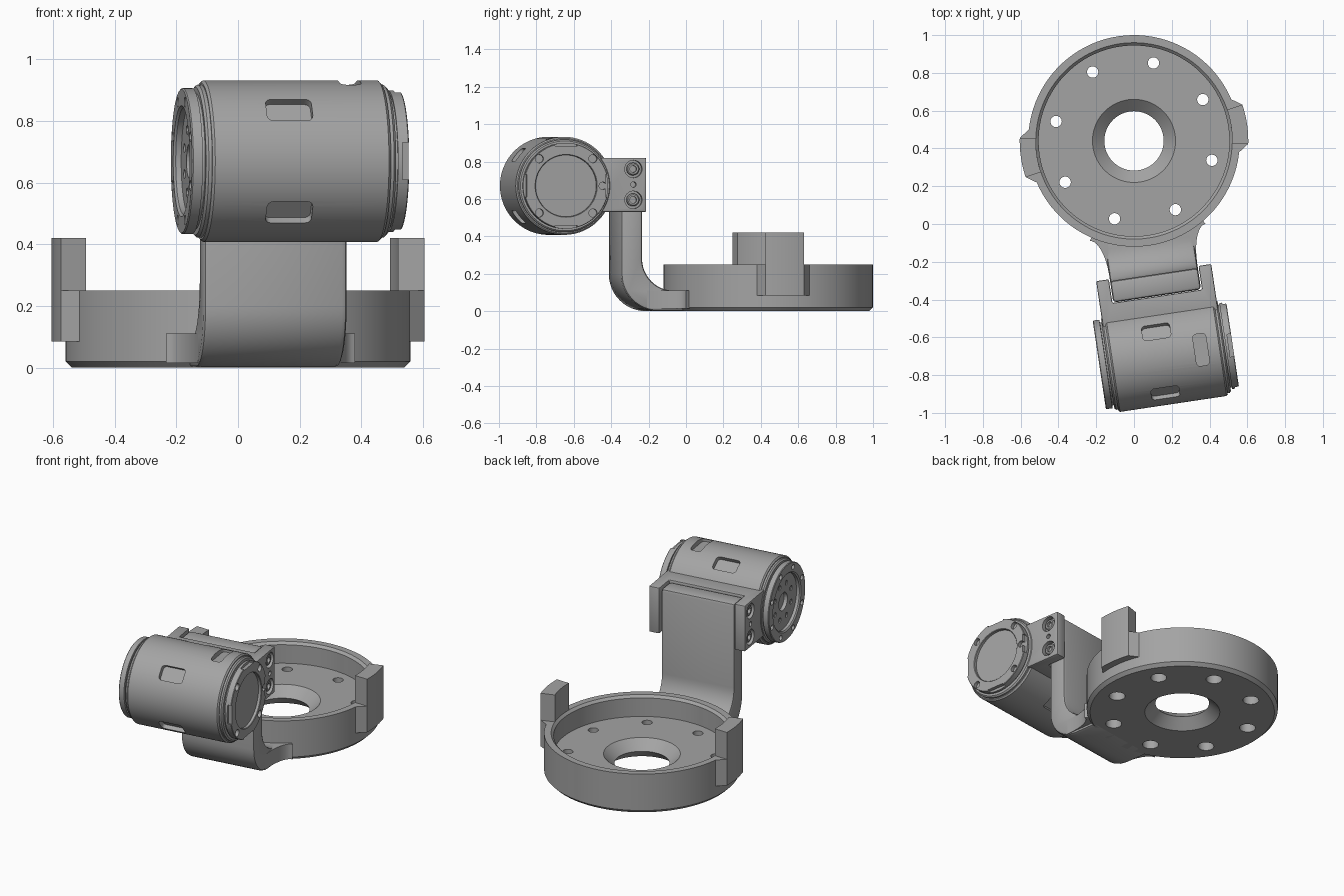
import bpy, bmesh, math
from mathutils import Matrix, Vector

if "Cube" in bpy.data.objects:
    bpy.data.objects.remove(bpy.data.objects["Cube"])

mat = bpy.data.materials.new("machined_grey")
mat.use_nodes = True
GREY = (0.37, 0.37, 0.37, 1)
mat.diffuse_color = GREY
mat.node_tree.nodes["Principled BSDF"].inputs["Base Color"].default_value = GREY

# Parts are built around the base centre, then turned and placed together
PLACE = Matrix.Translation((0, 0.44, 0)) @ Matrix.Rotation(math.radians(8.5), 4, 'Z')
MOTOR = Matrix.Translation((0, -1.146, 0.67))
TO_X = Matrix.Rotation(math.pi / 2, 4, 'Y')     # z axis -> x axis
parts = []


def rot(deg, axis):
    return Matrix.Rotation(math.radians(deg), 4, axis)


def finish(name, bm, matrix, part):
    bmesh.ops.recalc_face_normals(bm, faces=bm.faces)
    bm.transform(matrix)
    mesh = bpy.data.meshes.new(name)
    bm.to_mesh(mesh)
    bm.free()
    obj = bpy.data.objects.new(name, mesh)
    bpy.context.collection.objects.link(obj)
    if part:
        mesh.materials.append(mat)
        parts.append(obj)
    else:
        obj.hide_render = True
    return obj


def lathe(name, profile, matrix=Matrix(), closed=False, steps=96, part=True):
    """Spin (radius, height) points around z."""
    bm = bmesh.new()
    vs = [bm.verts.new((r, 0, z)) for r, z in profile]
    es = [bm.edges.new(p) for p in zip(vs, vs[1:])]
    if closed:
        es.append(bm.edges.new((vs[-1], vs[0])))
    bmesh.ops.spin(bm, geom=vs + es, cent=(0, 0, 0), axis=(0, 0, 1),
                   angle=2 * math.pi, steps=steps)
    bmesh.ops.remove_doubles(bm, verts=bm.verts, dist=1e-5)
    return finish(name, bm, matrix, part)


def prism(name, pts, z0, z1, matrix=Matrix(), part=True):
    """Extrude a flat outline from z0 to z1."""
    bm = bmesh.new()
    face = bm.faces.new([bm.verts.new((x, y, z0)) for x, y in pts])
    new = bmesh.ops.extrude_face_region(bm, geom=[face])["geom"]
    bmesh.ops.translate(bm, vec=(0, 0, z1 - z0),
                        verts=[v for v in new if isinstance(v, bmesh.types.BMVert)])
    return finish(name, bm, matrix, part)


def arc(cx, cy, r, a0, a1, n=12):
    angles = [math.radians(a0 + (a1 - a0) * i / n) for i in range(n + 1)]
    return [(cx + r * math.cos(a), cy + r * math.sin(a)) for a in angles]


def rounded(w, h, r):
    pts = []
    for sx, sy, a in ((1, 1, 0), (-1, 1, 90), (-1, -1, 180), (1, -1, 270)):
        pts += arc(sx * (w / 2 - r), sy * (h / 2 - r), r, a, a + 90, 5)
    return pts


def hole(r, z0, z1, matrix):
    return lathe("cutter", [(0, z0), (r, z0), (r, z1), (0, z1)], matrix, steps=24, part=False)


def apply(obj, kind, **settings):
    mod = obj.modifiers.new(kind.lower(), kind)
    for key, value in settings.items():
        setattr(mod, key, value)
    bpy.context.view_layer.objects.active = obj
    bpy.ops.object.modifier_apply(modifier=mod.name)


def cut(obj, cutters):
    for c in cutters:
        apply(obj, 'BOOLEAN', operation='DIFFERENCE', solver='EXACT', object=c)
        bpy.data.objects.remove(c)


# Round base dish with a double-chamfered centre hole and eight bolt holes
base = lathe("base_dish", [(0.157, 0.06), (0.22, 0), (0.54, 0), (0.56, 0.02), (0.56, 0.25),
                           (0.52, 0.25), (0.505, 0.235), (0.505, 0.118), (0.22, 0.118)],
             closed=True)
for i in range(8):
    spot = rot(22.5 + 45 * i, 'Z') @ Matrix.Translation((0.425, 0, 0))
    cut(base, [hole(0.03, -0.1, 0.2, spot), hole(0.047, -0.1, 0.06, spot)])

# Two upright tabs with flared feet on opposite sides
for side, turn in (("left", 0), ("right", 180)):
    prism(side + "_tab", arc(0, 0, 0.605, -10, 10) + arc(0, 0, 0.52, 10, -10),
          0.085, 0.42, rot(turn, 'Z'))
    prism(side + "_tab_foot", [*arc(0, 0, 0.605, -10, 10), *arc(0, 0, 0.53, 18.5, -18.5)],
          0.085, 0.25, rot(turn, 'Z'))

# Bent arm: side profile in (y, z), extruded across its width
profile = [(-0.46, 0), *arc(-0.63, 0.2, 0.2, 270, 180), (-0.83, 0.812),
           (-0.715, 0.812), *arc(-0.545, 0.28, 0.17, 180, 270), (-0.46, 0.11)]
YZ_TO_WORLD = Matrix(((0, 0, 1, 0), (1, 0, 0, 0), (0, 1, 0, 0), (0, 0, 0, 1)))
arm = prism("bent_arm", profile, -0.235, 0.235, YZ_TO_WORLD)
apply(arm, 'BEVEL', width=0.018, segments=2, limit_method='ANGLE',
      angle_limit=math.radians(40))

# Concave flare that blends the arm into the dish
flank = [(0.235 + 0.075 * (1 - math.cos(t * math.pi / 20)),
          -0.69 + 0.2 * math.sin(t * math.pi / 20)) for t in range(11)]
prism("arm_flare", flank + [(0.29, -0.46), (-0.29, -0.46)]
      + [(-x, y) for x, y in reversed(flank)], 0.015, 0.11)

# Clamp block behind the motor, notched for the arm
half = [(0.308, -1.0), (0.308, -0.705), (0.24, -0.705), (0.24, -0.832)]
clamp = prism("clamp_block", half + [(-x, y) for x, y in reversed(half)], 0.53, 0.82)
apply(clamp, 'BEVEL', width=0.008, segments=2, limit_method='ANGLE')
for s in (1, -1):
    for z, r in ((0.76, 0.047), (0.595, 0.047), (0.677, 0.015)):
        face = Matrix.Translation((s * 0.308, -0.775, z)) @ rot(s * 90, 'Y')
        cut(clamp, [hole(r, -0.03, 0.1, face)])
        if r > 0.02:
            lathe("clamp_screw", [(0, -0.035), (0.034, -0.035), (0.034, -0.012), (0.028, -0.007),
                                  (0.018, -0.007), (0.018, -0.025), (0, -0.025)],
                  face, steps=24)

# Motor barrel with stepped ends
end = [(0, 0.326), (0.222, 0.326), (0.222, 0.312), (0.24, 0.312), (0.248, 0.304),
       (0.248, 0.293), (0.254, 0.293), (0.262, 0.285)]
barrel = lathe("motor_barrel", [(r, -z) for r, z in end] + end[::-1], MOTOR @ TO_X)

# Window slots around the barrel, and one crosswise slot on top
slots = [(50, -0.033, 0.15, 0.09), (130, -0.033, 0.15, 0.09), (-30, -0.033, 0.15, 0.09),
         (210, -0.033, 0.15, 0.09), (0, 0.188, 0.07, 0.17)]
for turn, x, w, h in slots:
    cut(barrel, [prism("cutter", rounded(w, h, 0.02), 0.232, 0.32,
                       MOTOR @ rot(turn, 'X') @ Matrix.Translation((x, 0, 0)), False)])

# Plain cover on one end: shallow recess, screw holes and rim notches
cover_frame = MOTOR @ TO_X
cover = lathe("motor_cover", [(0, 0.32), (0.23, 0.32), (0.23, 0.354), (0.227, 0.357),
                              (0.168, 0.357), (0.165, 0.354), (0.165, 0.338), (0, 0.338)],
              cover_frame)
for a in (45, 135, 225, 315):
    spot = cover_frame @ rot(a, 'Z')
    cut(cover, [hole(0.022, 0.335, 0.4, spot @ Matrix.Translation((0.205, 0, 0))),
                prism("cutter", [(0.213, -0.06), (0.3, -0.06), (0.3, 0.06), (0.213, 0.06)],
                      0.335, 0.4, spot @ rot(45, 'Z'), False)])
cut(cover, [hole(0.02, 0.335, 0.4, cover_frame @ Matrix.Translation((0, 0.198, 0)))])

# Output flange on the other end: deep recess, hub hole and bolt circles
flange_frame = MOTOR @ rot(-90, 'Y')
flange = lathe("output_flange", [(0, 0.3), (0.237, 0.322), (0.237, 0.353), (0.233, 0.357),
                                 (0.18, 0.357), (0.172, 0.35), (0.172, 0.332), (0, 0.332)],
               flange_frame)
cut(flange, [hole(0.055, 0.31, 0.4, flange_frame)])
cut(barrel, [hole(0.055, 0.27, 0.4, flange_frame)])
for i in range(8):
    spot = flange_frame @ rot(45 * i + 22.5, 'Z')
    cut(flange, [hole(0.015, 0.322, 0.4, spot @ Matrix.Translation((0.11, 0, 0))),
                 hole(0.016, 0.335, 0.4, spot @ Matrix.Translation((0.207, 0, 0)))])

# Place everything and smooth the curved faces
bpy.ops.object.select_all(action='DESELECT')
for obj in parts:
    obj.data.transform(PLACE)
    obj.select_set(True)
bpy.context.view_layer.objects.active = parts[0]
bpy.ops.object.shade_smooth_by_angle(angle=math.radians(30))
